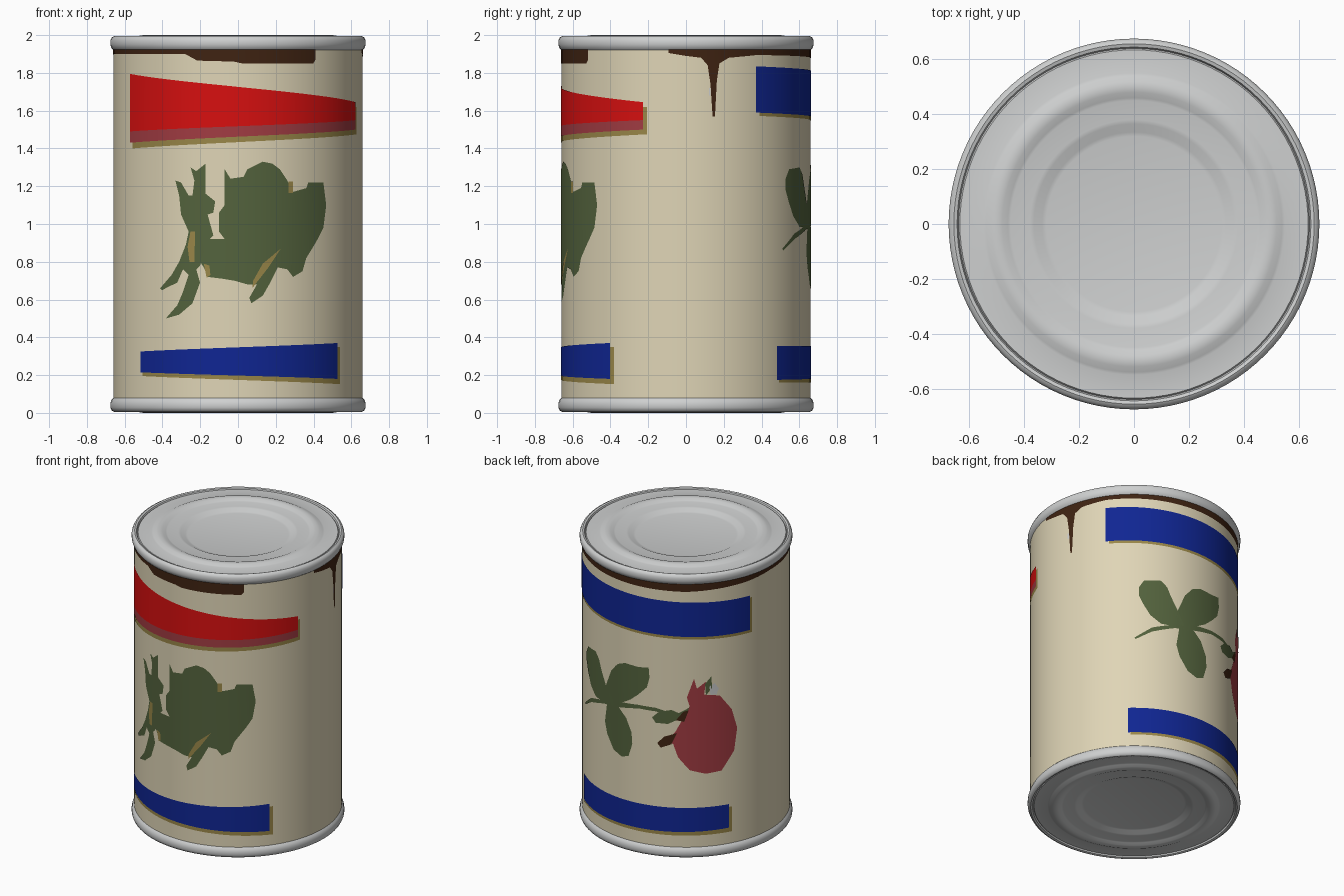
import bpy, bmesh, math

R = 0.66          # radius of the paper label
SIDES = 96        # sides of the can


def material(name, r, g, b):
    m = bpy.data.materials.new(name)
    m.diffuse_color = (r, g, b, 1)
    return m


CREAM = material("cream paper", 0.74, 0.665, 0.47)
SILVER = material("silver metal", 0.62, 0.63, 0.63)
RED = material("bright red", 0.68, 0.005, 0.005)
MAROON = material("dull red", 0.36, 0.045, 0.055)
BLUE = material("deep blue", 0.005, 0.019, 0.29)
GOLD = material("old gold", 0.32, 0.24, 0.065)
GREEN = material("leaf green", 0.088, 0.125, 0.047)
BROWN = material("dark brown", 0.05, 0.017, 0.006)


def around(angle, radius, z):
    """Point on the can; angle 0 is the front, growing towards +x."""
    return (radius * math.sin(angle), -radius * math.cos(angle), z)


def finish(bm, name, mat):
    me = bpy.data.meshes.new(name)
    bm.to_mesh(me)
    bm.free()
    me.materials.append(mat)
    ob = bpy.data.objects.new(name, me)
    bpy.context.collection.objects.link(ob)
    bpy.ops.object.select_all(action='DESELECT')
    ob.select_set(True)
    bpy.context.view_layer.objects.active = ob
    bpy.ops.object.shade_smooth_by_angle(angle=math.radians(40))
    return ob


def lathe(name, profile, mat):
    bm = bmesh.new()
    rings = [[bm.verts.new(around(2 * math.pi * j / SIDES, r, z)) for j in range(SIDES)]
             for r, z in profile]
    for lo, hi in zip(rings, rings[1:]):
        for j in range(SIDES):
            k = (j + 1) % SIDES
            bm.faces.new((lo[j], lo[k], hi[k], hi[j]))
    bmesh.ops.remove_doubles(bm, verts=bm.verts[:], dist=1e-5)
    return finish(bm, name, mat)


def plate(name, outline, mat, level):
    """Flat outline of (degrees, height) points, cut into strips and wrapped on the can."""
    bm = bmesh.new()
    face = bm.faces.new([bm.verts.new((R * math.radians(a), z, 0)) for a, z in outline])
    face.normal_update()
    if face.normal.z < 0:
        face.normal_flip()
    bmesh.ops.triangulate(bm, faces=bm.faces[:])
    step = 2 * math.pi / SIDES
    angles = [math.radians(a) for a, z in outline]
    for i in range(math.ceil(min(angles) / step), math.floor(max(angles) / step) + 1):
        bmesh.ops.bisect_plane(bm, geom=bm.verts[:] + bm.edges[:] + bm.faces[:],
                               plane_co=(R * i * step, 0, 0), plane_no=(1, 0, 0), dist=1e-5)
    for v in bm.verts:
        v.co = around(v.co.x / R, R + 0.0015 * level, v.co.y)
    return finish(bm, name, mat)


def front_plate(name, outline, mat, level):
    """Outline given as (x, z) seen from the front."""
    return plate(name, [(math.degrees(math.asin(x / R)), z) for x, z in outline], mat, level)


def band(name, a0, a1, left, right, mat, level):
    """Stripe from angle a0 to a1 with (bottom, top) heights at each end."""
    return plate(name, [(a0, left[0]), (a1, right[0]), (a1, right[1]), (a0, left[1])], mat, level)


# Can: label wall and two pressed lids with rolled rims
lathe("label_wall", [(R, 0.07), (R, 1.93)], CREAM)
lid = [(0, 1.965), (0.32, 1.965), (0.335, 1.968), (0.365, 1.982), (0.38, 1.985), (0.45, 1.985),
       (0.46, 1.988), (0.48, 1.997), (0.5, 2.0), (0.52, 1.997), (0.54, 1.988), (0.55, 1.985),
       (0.635, 1.985), (0.64, 1.978), (0.645, 1.99), (0.657, 1.994), (0.669, 1.988),
       (0.676, 1.972), (0.676, 1.95), (0.67, 1.932), (0.658, 1.92)]
lathe("top_lid", lid[::-1], SILVER)
lathe("bottom_lid", [(r, 2 - z) for r, z in lid], SILVER)

# Stripes with gold drop shadows
band("red_stripe_shadow", -57.5, 71.7, (1.40, 1.60), (1.475, 1.62), GOLD, 1)
band("red_stripe", -59.7, 70, (1.49, 1.795), (1.55, 1.645), RED, 2)
band("red_stripe_edge", -59.7, 70, (1.43, 1.49), (1.50, 1.55), MAROON, 2)
band("front_blue_shadow", -50, 54.8, (0.195, 0.28), (0.152, 0.35), GOLD, 1)
band("front_blue_stripe", -51.3, 52.7, (0.215, 0.325), (0.18, 0.37), BLUE, 2)
band("back_upper_shadow", 126, 254.5, (1.572, 1.7), (1.52, 1.765), GOLD, 1)
band("back_upper_stripe", 124, 253, (1.59, 1.835), (1.54, 1.78), BLUE, 2)
band("back_lower_shadow", 138, 241.2, (0.16, 0.3), (0.16, 0.335), GOLD, 1)
band("back_lower_stripe", 136.7, 239.4, (0.175, 0.355), (0.19, 0.355), BLUE, 2)

# Brown drips hanging from the top rim
plate("brown_drip", [
    (82, 1.925), (82, 1.905), (90, 1.89), (97, 1.88), (100, 1.84), (101.3, 1.74), (102.3, 1.57),
    (103.4, 1.57), (104.3, 1.76), (105.5, 1.85), (110, 1.88), (125, 1.895), (150, 1.89),
    (180, 1.88), (215, 1.87), (250, 1.885), (270, 1.9), (335, 1.9), (341, 1.865), (358, 1.86),
    (362, 1.85), (397, 1.85), (398.4, 1.87), (398.4, 1.925)], BROWN, 1)
band("drip_glint", 100.5, 101.3, (1.68, 1.72), (1.68, 1.72), SILVER, 2)

# Front plant: stalk, big leaf and gold veins
front_plate("front_stalk", [
    (-.33, 1.23), (-.30, 1.22), (-.26, 1.15), (-.24, 1.15), (-.23, 1.23), (-.25, 1.30),
    (-.22, 1.28), (-.17, 1.32), (-.17, 1.16), (-.12, 1.12), (-.13, 1.06), (-.16, 1.05),
    (-.13, .94), (-.15, .92), (-.20, .78), (-.22, .76), (-.20, .69), (-.24, .58), (-.31, .52),
    (-.38, .50), (-.32, .57), (-.29, .64), (-.26, .73), (-.29, .76), (-.32, .69), (-.40, .65),
    (-.41, .66), (-.35, .73), (-.31, .80), (-.275, .89), (-.26, .96), (-.30, 1.05),
    (-.31, 1.15)], GREEN, 2)
front_plate("front_leaf", [
    (-.07, 1.29), (-.04, 1.24), (.03, 1.25), (.05, 1.29), (.13, 1.33), (.18, 1.32), (.22, 1.29),
    (.26, 1.23), (.29, 1.17), (.36, 1.19), (.37, 1.22), (.45, 1.22), (.465, 1.10), (.45, .98),
    (.42, .92), (.36, .82), (.34, .75), (.29, .72), (.26, .76), (.21, .77), (.17, .69),
    (.13, .62), (.07, .58), (.06, .61), (.10, .68), (.05, .68), (-.02, .70), (-.08, .71),
    (-.16, .72), (-.18, .77), (-.20, .80), (-.15, .92), (-.07, .92), (-.10, .96), (-.10, 1.06),
    (-.07, 1.10), (-.07, 1.18)], GREEN, 2)
veins = [[(.265, 1.225), (.29, 1.225), (.29, 1.165), (.265, 1.165)],
         [(.225, .87), (.16, .77), (.09, .68), (.075, .66), (.08, .70), (.13, .79)],
         [(-.18, .79), (-.15, .78), (-.145, .73), (-.165, .715)],
         [(-.25, .96), (-.225, .96), (-.23, .80), (-.255, .80), (-.265, .88)]]
for i, vein in enumerate(veins):
    front_plate(f"gold_vein_{i + 1}", vein, GOLD, 3)

# Back plant: three leaves, a stem and a small leaf
plate("back_leaf_left", [
    (142.7, 1.24), (145.5, 1.29), (155, 1.30), (158.5, 1.26), (161, 1.19), (165, 1.10),
    (169, 1.0), (163, .98), (155, .985), (149, 1.04), (145, 1.12), (142.7, 1.18)], GREEN, 2)
plate("back_leaf_right", [
    (163, .99), (165, 1.11), (169.4, 1.23), (174, 1.29), (179.4, 1.315), (188, 1.31),
    (194, 1.32), (194.5, 1.25), (193, 1.18), (188, 1.12), (183, 1.07), (177, 1.03),
    (170, .98)], GREEN, 2)
plate("back_leaf_lower", [
    (166, 1.0), (174, 1.0), (180, .93), (183.5, .84), (184, .76), (181.6, .67), (177, .65),
    (171, .68), (166, .77), (164, .85), (165, .92)], GREEN, 2)
plate("back_stem", [
    (140.3, .87), (150, .95), (163, .995), (175, 1.03), (188, 1.045), (198, 1.045), (207, 1.02),
    (207, 1.0), (198, 1.02), (188, 1.02), (175, .99), (163, .97), (150, .92), (141, .86)], GREEN, 2)
plate("back_small_leaf", [
    (196, .975), (200, 1.02), (207, 1.04), (211, 1.02), (217, 1.06), (214, .985), (209, .965),
    (205, .94), (198, .94)], GREEN, 2)

# Fruit with its pointed crown and dark stalk ends
plate("fruit", [
    (205, .83), (209, .885), (214, .995), (217, 1.067), (215.5, 1.13), (219.4, 1.26),
    (221, 1.19), (226, 1.235), (225, 1.145), (229, 1.14), (234, 1.127), (241, 1.018),
    (244.4, .88), (242.5, .725), (235, .60), (226, .59), (217, .62), (210.6, .71),
    (208, .80)], MAROON, 2)
plate("fruit_tip", [(199, .80), (203, .85), (210, .88), (207, .80), (201, .77)], BROWN, 3)
plate("fruit_stalk", [(209.5, .97), (213.5, 1.03), (216.5, 1.04), (214, .96)], BROWN, 3)
plate("fruit_sepal", [(225.5, 1.22), (229, 1.27), (229.5, 1.19), (226, 1.14)], GREEN, 3)
plate("fruit_glint", [(228, 1.2), (231, 1.22), (233.3, 1.18), (232, 1.14), (228.5, 1.14)], SILVER, 3)
